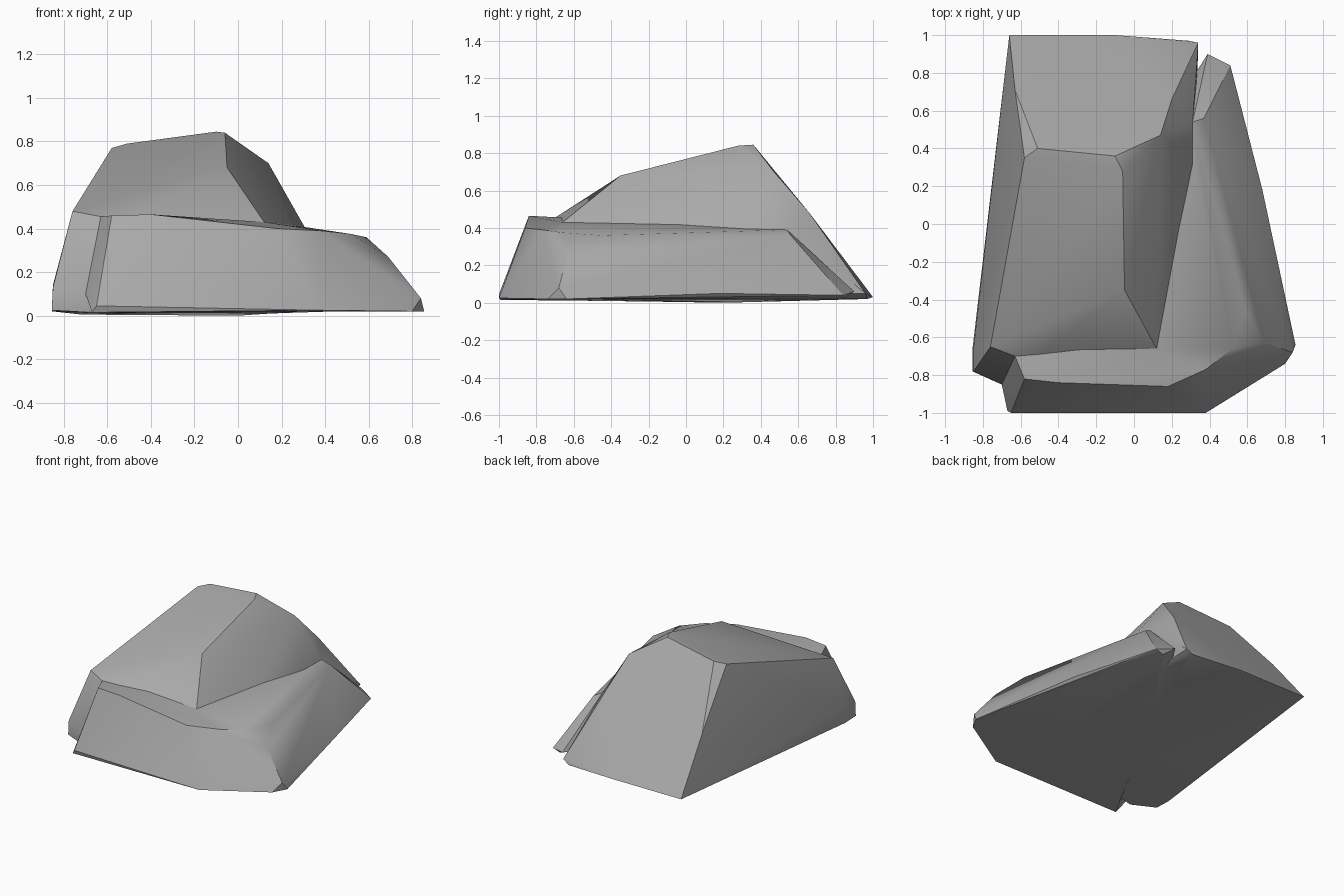
import bpy, bmesh, math

cube = bpy.data.objects.get("Cube")
if cube:
    bpy.data.objects.remove(cube, do_unlink=True)

stone = bpy.data.materials.new("stone grey")
stone.use_nodes = True
grey = (0.4, 0.4, 0.4, 1)
stone.diffuse_color = grey
stone.node_tree.nodes["Principled BSDF"].inputs["Base Color"].default_value = grey


def chunk(name, *corner_groups):
    """Make a faceted stone chunk wrapped tightly around its corners."""
    bm = bmesh.new()
    for group in corner_groups:
        for corner in group:
            bm.verts.new(corner)
    hull = bmesh.ops.convex_hull(bm, input=bm.verts[:])
    loose = {g for g in hull["geom_interior"] + hull["geom_unused"]
             if isinstance(g, bmesh.types.BMVert)}
    bmesh.ops.delete(bm, geom=list(loose), context="VERTS")
    bmesh.ops.dissolve_limit(bm, angle_limit=math.radians(2),
                             verts=bm.verts[:], edges=bm.edges[:])
    bmesh.ops.recalc_face_normals(bm, faces=bm.faces[:])
    mesh = bpy.data.meshes.new(name)
    bm.to_mesh(mesh)
    bm.free()
    mesh.materials.append(stone)
    obj = bpy.data.objects.new(name, mesh)
    bpy.context.collection.objects.link(obj)
    return obj


# Tall mass: sloping crown, shoulders, then foot
crown = [(-.51, .40, .79), (-.10, .36, .845), (-.06, .28, .84),
         (-.09, 0, .76), (-.05, -.35, .68), (-.58, .35, .77), (.14, .47, .70)]
shoulder = [(-.67, -.05, .61), (-.60, -.15, .63), (-.76, -.65, .48),
            (-.63, -.70, .455), (.12, -.66, .43), (.22, 0, .42),
            (.31, .33, .40), (.31, .54, .39), (.20, .66, .48), (-.63, .71, .40)]
foot = [(-.66, 1, .03), (-.1, 1, .03), (.29, .97, .02), (.34, .96, .05),
        (-.85, -.66, .14), (-.85, -.78, .13), (-.855, -.78, .025),
        (-.70, -.85, .10), (-.68, -.85, .015), (-.855, -.66, .02),
        (-.72, -.1, .005), (0, .2, 0), (.3, -.6, .02)]
boulder = chunk("boulder", crown, shoulder, foot)

# Low ledge wrapping the front and the +x side
rim = [(-.63, -.70, .455), (-.58, -.82, .46), (-.40, -.84, .465),
       (.18, -.86, .40), (.38, -.77, .39), (.52, -.66, .375), (.59, -.45, .36),
       (.12, -.66, .43), (.22, 0, .42), (.31, .54, .39), (.37, .56, .36)]
skirt = [(-.70, -.85, .10), (-.65, -1, .045), (-.67, -.99, .015),
         (.38, -1, .025), (.69, -.63, .27), (.84, -.68, .08),
         (.80, -.74, .02), (.855, -.64, .02), (.68, .18, .05),
         (.51, .84, .04), (.39, .90, .06), (.45, .84, .02), (0, .2, .005)]
ledge = chunk("ledge", rim, skirt)

# Fuse both chunks into one stone
fuse = boulder.modifiers.new("fuse", "BOOLEAN")
fuse.operation = "UNION"
fuse.solver = "EXACT"
fuse.object = ledge
bpy.ops.object.select_all(action="DESELECT")
bpy.context.view_layer.objects.active = boulder
boulder.select_set(True)
bpy.ops.object.modifier_apply(modifier=fuse.name)
bpy.data.objects.remove(ledge, do_unlink=True)
bpy.ops.object.shade_smooth_by_angle(angle=math.radians(30))
